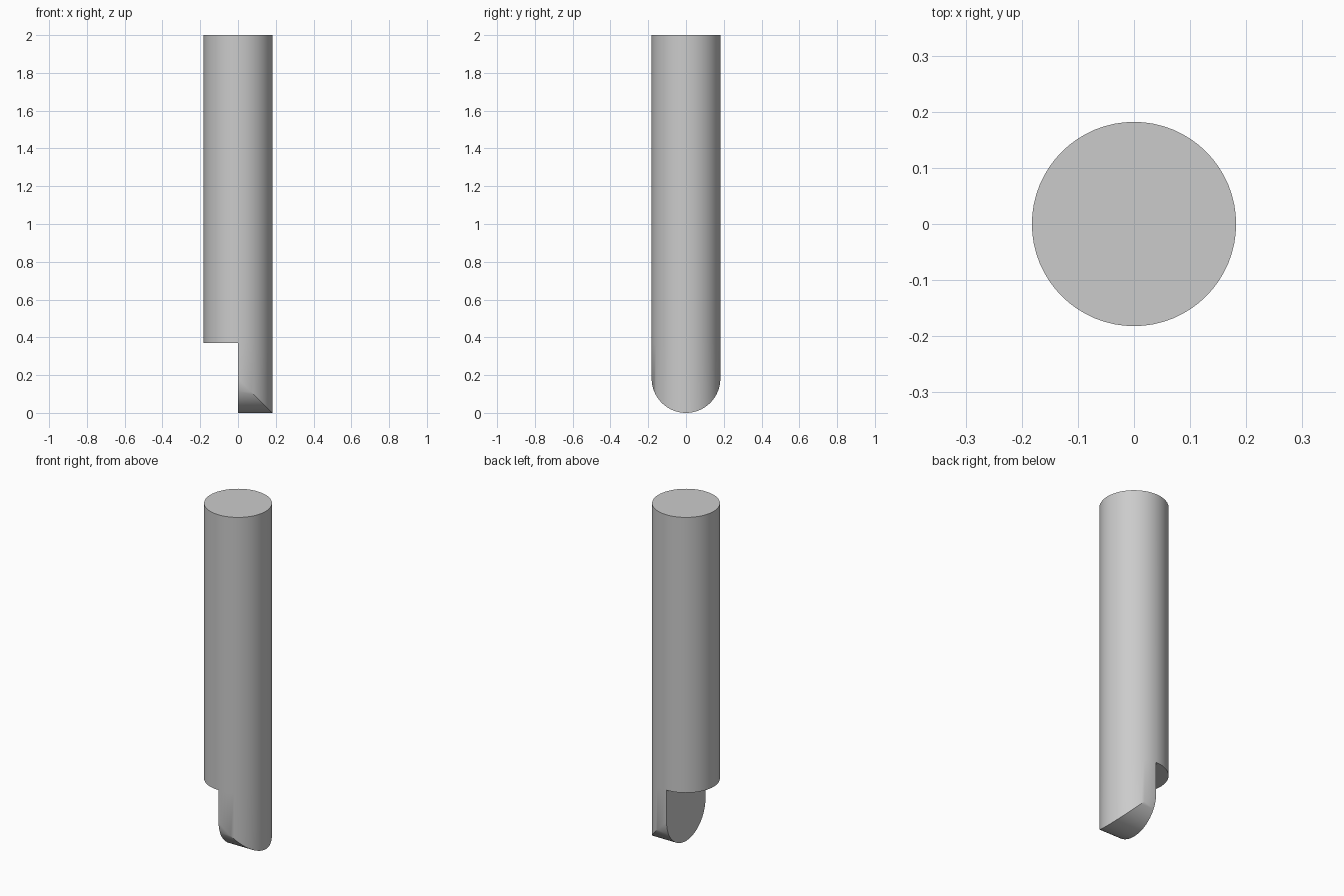
import bpy, bmesh
from math import sin, cos, pi

if "Cube" in bpy.data.objects:
    bpy.data.objects.remove(bpy.data.objects["Cube"])

R, STEP, TOP, H = 0.182, 0.37, 2.0, 32   # radius, notch height, height, segments per half

bm = bmesh.new()
# angles start at -90 degrees, so indices 0..H are the +x half
ang = [-pi / 2 + pi * i / H for i in range(2 * H)]


def ring(z):
    return [bm.verts.new((R * cos(a), R * sin(a), z)) for a in ang]


# round shaft with flat top
top, mid = ring(TOP), ring(STEP)
for i in range(2 * H):
    j = (i + 1) % (2 * H)
    bm.faces.new((mid[i], mid[j], top[j], top[i]))
bm.faces.new(top)

# underside of the notch (-x half)
bm.faces.new([mid[0]] + mid[:H - 1:-1])

# half-round tongue whose lower end is rounded across its width
half = ang[:H + 1]
outer = [bm.verts.new((R * cos(a), R * sin(a), R - R * cos(a))) for a in half]
inner = [outer[0]] + [bm.verts.new((0, R * sin(a), R - R * cos(a)))
                      for a in half[1:-1]] + [outer[-1]]
for i in range(H):
    bm.faces.new((outer[i], outer[i + 1], mid[i + 1], mid[i]))
    strip = list(dict.fromkeys((inner[i], inner[i + 1], outer[i + 1], outer[i])))
    bm.faces.new(strip)
bm.faces.new([mid[0], mid[H]] + inner[::-1])   # flat face of the tongue

bmesh.ops.recalc_face_normals(bm, faces=bm.faces)
mesh = bpy.data.meshes.new("notched_pin")
bm.to_mesh(mesh)
bm.free()
pin = bpy.data.objects.new("notched_pin", mesh)
bpy.context.collection.objects.link(pin)

# smooth sides, sharp rims
bpy.context.view_layer.objects.active = pin
pin.select_set(True)
bpy.ops.object.shade_smooth_by_angle(angle=pi / 6)
